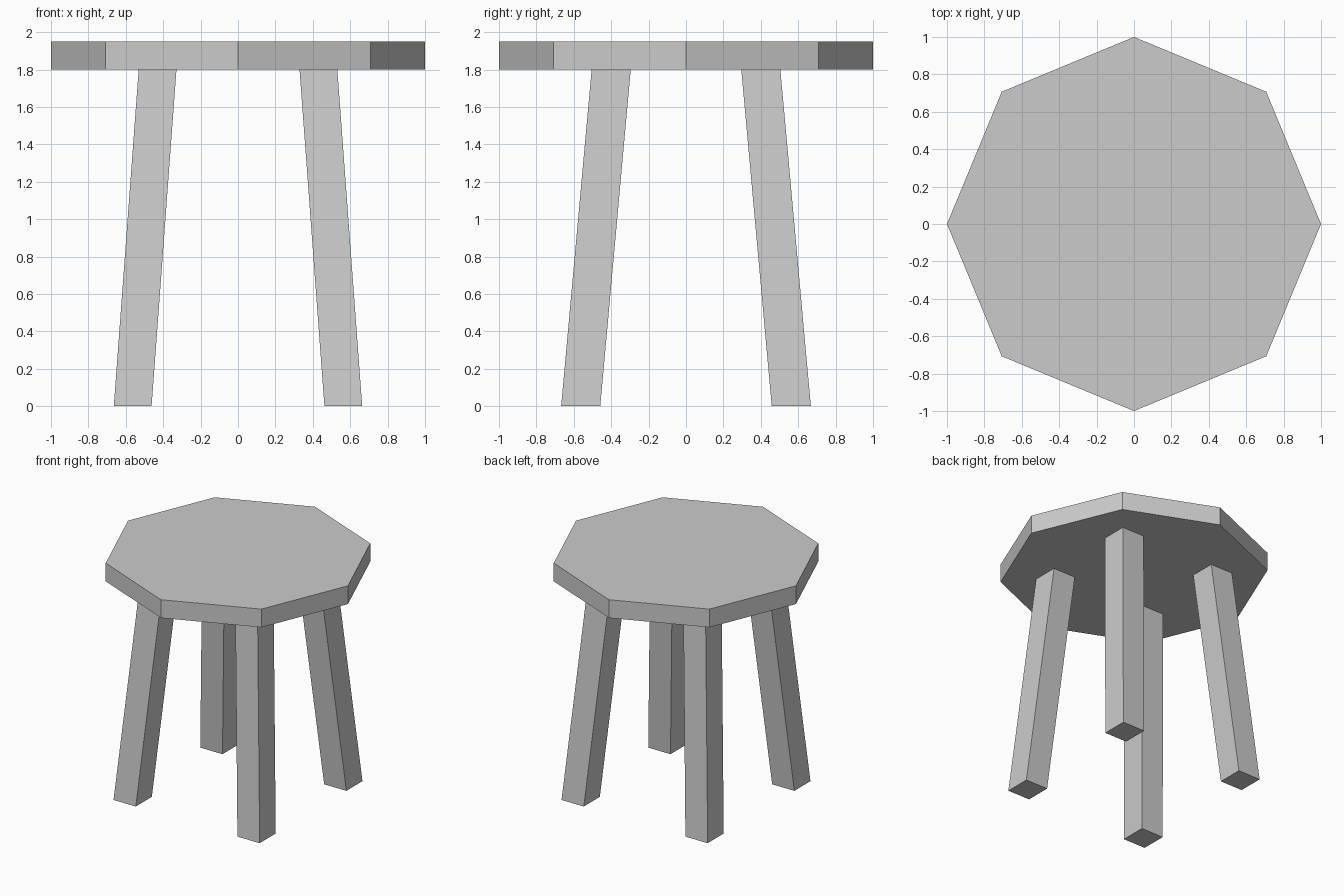
import bpy, bmesh
from math import pi

if "Cube" in bpy.data.objects:
    bpy.data.objects.remove(bpy.data.objects["Cube"])

SEAT_BOTTOM, SEAT_TOP = 1.80, 1.95


def add_object(name, bm):
    bmesh.ops.recalc_face_normals(bm, faces=bm.faces)
    mesh = bpy.data.meshes.new(name)
    bm.to_mesh(mesh)
    bm.free()
    obj = bpy.data.objects.new(name, mesh)
    bpy.context.collection.objects.link(obj)
    return obj


# Octagonal seat with a corner on each axis
bpy.ops.mesh.primitive_cylinder_add(
    vertices=8, radius=1, depth=SEAT_TOP - SEAT_BOTTOM,
    location=(0, 0, (SEAT_BOTTOM + SEAT_TOP) / 2))
bpy.context.object.name = "seat"


# Splayed square leg, cut level at the floor and under the seat
def add_leg(name, sx, sy):
    bm = bmesh.new()
    bmesh.ops.create_cube(bm, size=1)
    for v in bm.verts:
        top = v.co.z > 0
        cx, cy = (0.43, 0.40) if top else (0.563, 0.563)
        v.co = (sx * cx + 0.202 * v.co.x,
                sy * cy + 0.209 * v.co.y,
                SEAT_BOTTOM if top else 0)
    add_object(name, bm)


for depth_name, sy in (("front", -1), ("back", 1)):
    for side_name, sx in (("left", -1), ("right", 1)):
        add_leg(f"{depth_name}_{side_name}_leg", sx, sy)
